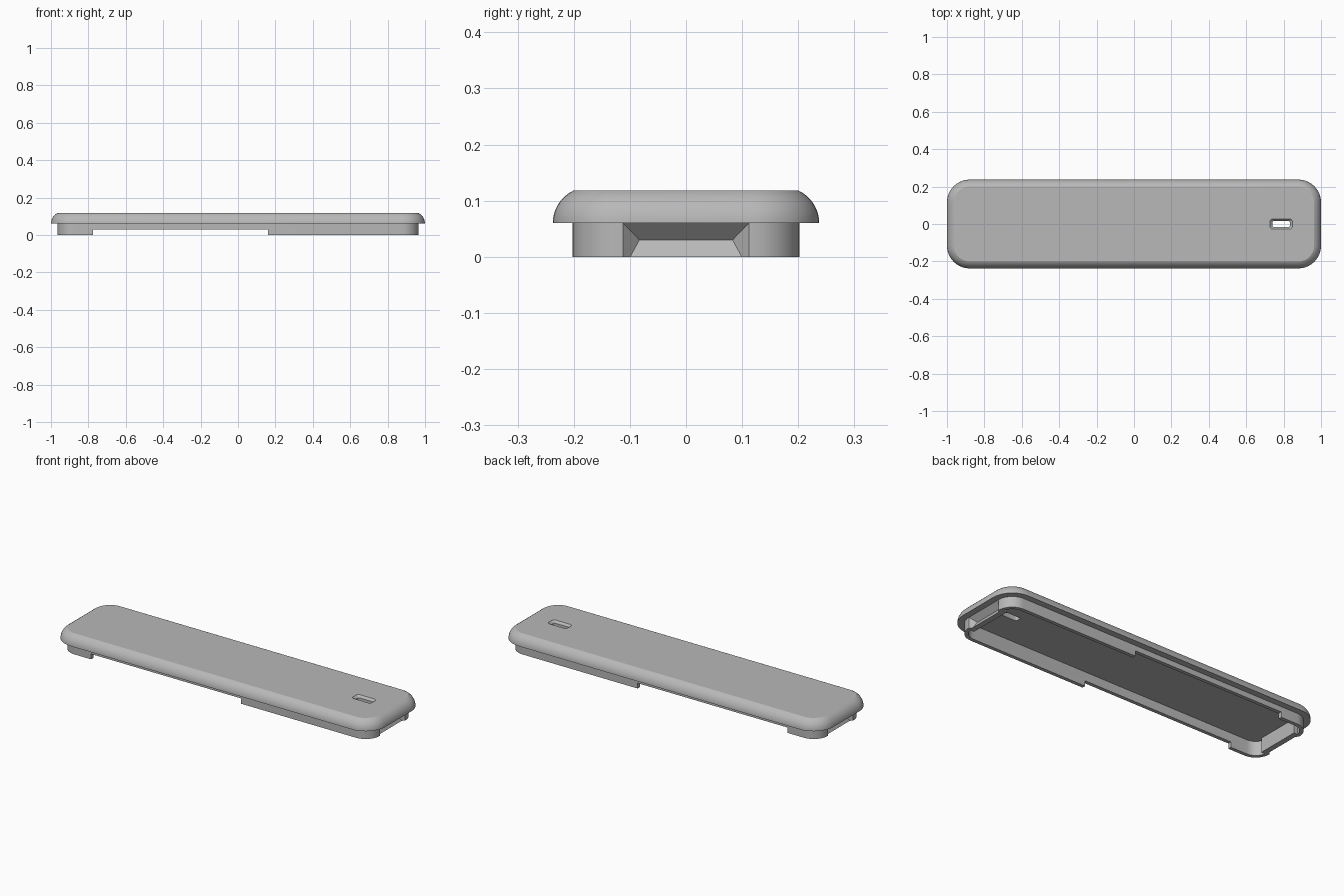
import bpy, bmesh, math
from mathutils import Vector

cube = bpy.data.objects.get("Cube")
if cube:
    bpy.data.objects.remove(cube, do_unlink=True)

HX, HY, CORNER = 1.0, 0.2375, 0.122   # cap footprint
RIM_Z, TOP_Z, CEILING_Z = 0.06, 0.118, 0.08
SKIRT_INSET, WALL = 0.035, 0.02
EDGE_R = 0.064                        # rounded cap edge

grey = bpy.data.materials.new("plain_grey")
grey.use_nodes = True
grey.diffuse_color = (0.48, 0.48, 0.48, 1)
bsdf = next(n for n in grey.node_tree.nodes if n.type == "BSDF_PRINCIPLED")
bsdf.inputs["Base Color"].default_value = grey.diffuse_color


def finish(name, bm):
    bmesh.ops.recalc_face_normals(bm, faces=bm.faces)
    mesh = bpy.data.meshes.new(name)
    bm.to_mesh(mesh)
    bm.free()
    mesh.materials.append(grey)
    obj = bpy.data.objects.new(name, mesh)
    bpy.context.collection.objects.link(obj)
    return obj


def rounded_loop(bm, cx, hx, hy, r, z, steps=10):
    verts = []
    for quarter, (sx, sy) in enumerate([(1, 1), (-1, 1), (-1, -1), (1, -1)]):
        for i in range(steps + 1):
            a = math.pi / 2 * (quarter + i / steps)
            verts.append(bm.verts.new((cx + sx * (hx - r) + r * math.cos(a),
                                       sy * (hy - r) + r * math.sin(a), z)))
    return verts


def loft(name, rings, cx=0, steps=10):
    """Closed solid through rounded rectangles given as (hx, hy, r, z)."""
    bm = bmesh.new()
    loops = [rounded_loop(bm, cx, *ring, steps) for ring in rings]
    for a, b in zip(loops, loops[1:]):
        for i in range(len(a)):
            j = (i + 1) % len(a)
            bm.faces.new((a[i], a[j], b[j], b[i]))
    bm.faces.new(loops[0])
    bm.faces.new(loops[-1])
    return finish(name, bm)


def hull(name, points):
    bm = bmesh.new()
    for p in points:
        bm.verts.new(Vector(p))
    bmesh.ops.convex_hull(bm, input=bm.verts)
    return finish(name, bm)


def box(name, x0, x1, y0, y1, z0, z1):
    return hull(name, [(x, y, z) for x in (x0, x1) for y in (y0, y1) for z in (z0, z1)])


# Hollow lid: ceiling, inner wall, skirt, overhanging rim, rounded cap
profile = [(SKIRT_INSET + WALL, CEILING_Z), (SKIRT_INSET + WALL, 0),
           (SKIRT_INSET, 0), (SKIRT_INSET, RIM_Z)]
sweep = math.asin((TOP_Z - RIM_Z) / EDGE_R)
for i in range(9):
    a = sweep * i / 8
    profile.append((EDGE_R * (1 - math.cos(a)), RIM_Z + EDGE_R * math.sin(a)))
lid = loft("lid", [(HX - d, HY - d, CORNER - d, z) for d, z in profile])

tools = []
for s in (1, -1):
    # Thickened end wall behind each finger grip
    xs = sorted((s * 0.922, s * 0.955))
    tools.append((box("grip_backing", *xs, -0.125, 0.125, 0, 0.09), "UNION"))
for s in (1, -1):
    # Wedge-shaped finger grip with a thin lower lip
    section = [(0.935, 0.083, 0.03), (0.965, 0.112, 0.0599), (0.99, 0.112, 0.0599),
               (0.99, 0.112, -0.01), (0.965, 0.112, -0.01),
               (0.958, 0.105, -0.01), (0.958, 0.105, 0.01)]
    pts = [(s * x, t * y, z) for x, y, z in section for t in (1, -1)]
    tools.append((hull("grip_cutter", pts), "DIFFERENCE"))

# Long clearance through both side walls
tools.append((box("side_cutter", -0.775, 0.16, -0.22, 0.22, -0.02, 0.03), "DIFFERENCE"))

# Slot with a bevelled rim, open through the cap
slot = loft("slot_cutter", [(0.046, 0.017, 0.008, 0.06), (0.046, 0.017, 0.008, 0.106),
                            (0.06, 0.028, 0.016, TOP_Z), (0.06, 0.028, 0.016, 0.13)],
            cx=0.787, steps=4)
tools.append((slot, "DIFFERENCE"))

for tool, operation in tools:
    mod = lid.modifiers.new(tool.name, "BOOLEAN")
    mod.object, mod.operation, mod.solver = tool, operation, "EXACT"
    tool.hide_render = True

# Bake the cuts and drop the helpers
bpy.context.view_layer.update()
depsgraph = bpy.context.evaluated_depsgraph_get()
baked = bpy.data.meshes.new_from_object(lid.evaluated_get(depsgraph))
lid.modifiers.clear()
lid.data = baked
for tool, _ in tools:
    bpy.data.objects.remove(tool, do_unlink=True)

bpy.ops.object.select_all(action="DESELECT")
lid.select_set(True)
bpy.context.view_layer.objects.active = lid
bpy.ops.object.shade_smooth_by_angle(angle=math.radians(25))
